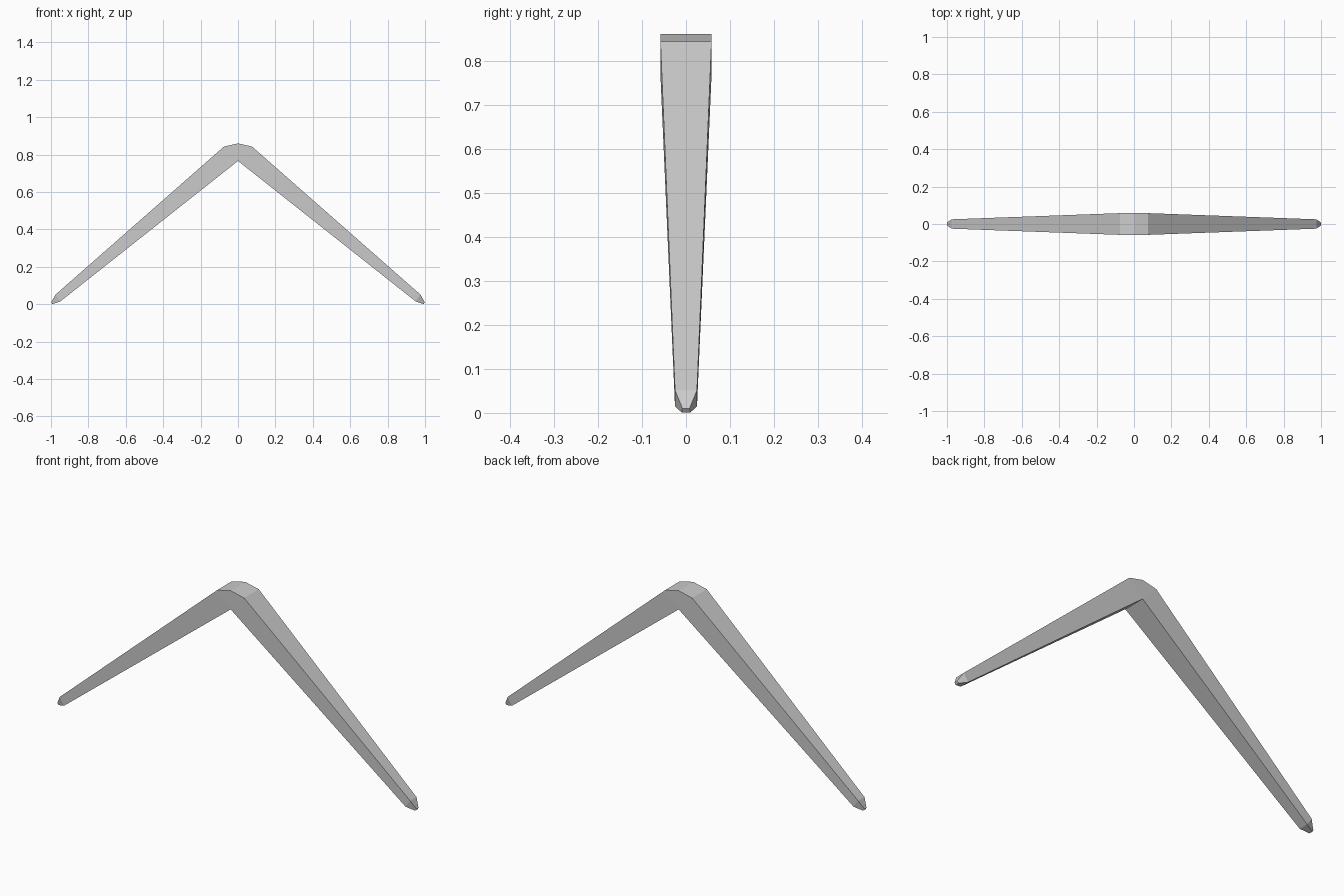
import bpy, bmesh

cube = bpy.data.objects.get("Cube")
if cube:
    bpy.data.objects.remove(cube)

# Plain grey finish
grey = bpy.data.materials.new("plain_grey")
grey.use_nodes = True
colour = (0.6, 0.6, 0.6, 1)
grey.diffuse_color = colour
grey.node_tree.nodes["Principled BSDF"].inputs["Base Color"].default_value = colour

# Sections along one arm: top (x, z), bottom (x, z), top and bottom half width
sections = [
    ((0, 0.86), (0, 0.766), 0.058, 0.058),          # crown
    ((0.075, 0.843), (0, 0.766), 0.058, 0.058),     # shoulder
    ((0.975, 0.052), (0.95, 0.015), 0.025, 0.025),  # end of arm
    ((0.999, 0.01), (0.992, 0.001), 0.008, 0.010),  # bevelled tip
]

bm = bmesh.new()
rings = []
for (tx, tz), (bx, bz), tw, bw in sections:
    corners = [(tx, -tw, tz), (tx, tw, tz), (bx, bw, bz), (bx, -bw, bz)]
    rings.append([bm.verts.new(c) for c in corners])
for a, b in zip(rings, rings[1:]):
    for i in range(4):
        j = (i + 1) % 4
        bm.faces.new((a[i], a[j], b[j], b[i]))
bm.faces.new(rings[-1])

# Shoulder and crown share the inner corner
bmesh.ops.remove_doubles(bm, verts=bm.verts, dist=0.0005)

# Other arm
bmesh.ops.mirror(bm, geom=bm.verts[:] + bm.edges[:] + bm.faces[:],
                 axis='X', merge_dist=0.0005)
bmesh.ops.recalc_face_normals(bm, faces=bm.faces)

mesh = bpy.data.meshes.new("bent_arm")
bm.to_mesh(mesh)
bm.free()
mesh.materials.append(grey)
arm = bpy.data.objects.new("bent_arm", mesh)
arm.data.shade_flat()
bpy.context.scene.collection.objects.link(arm)
